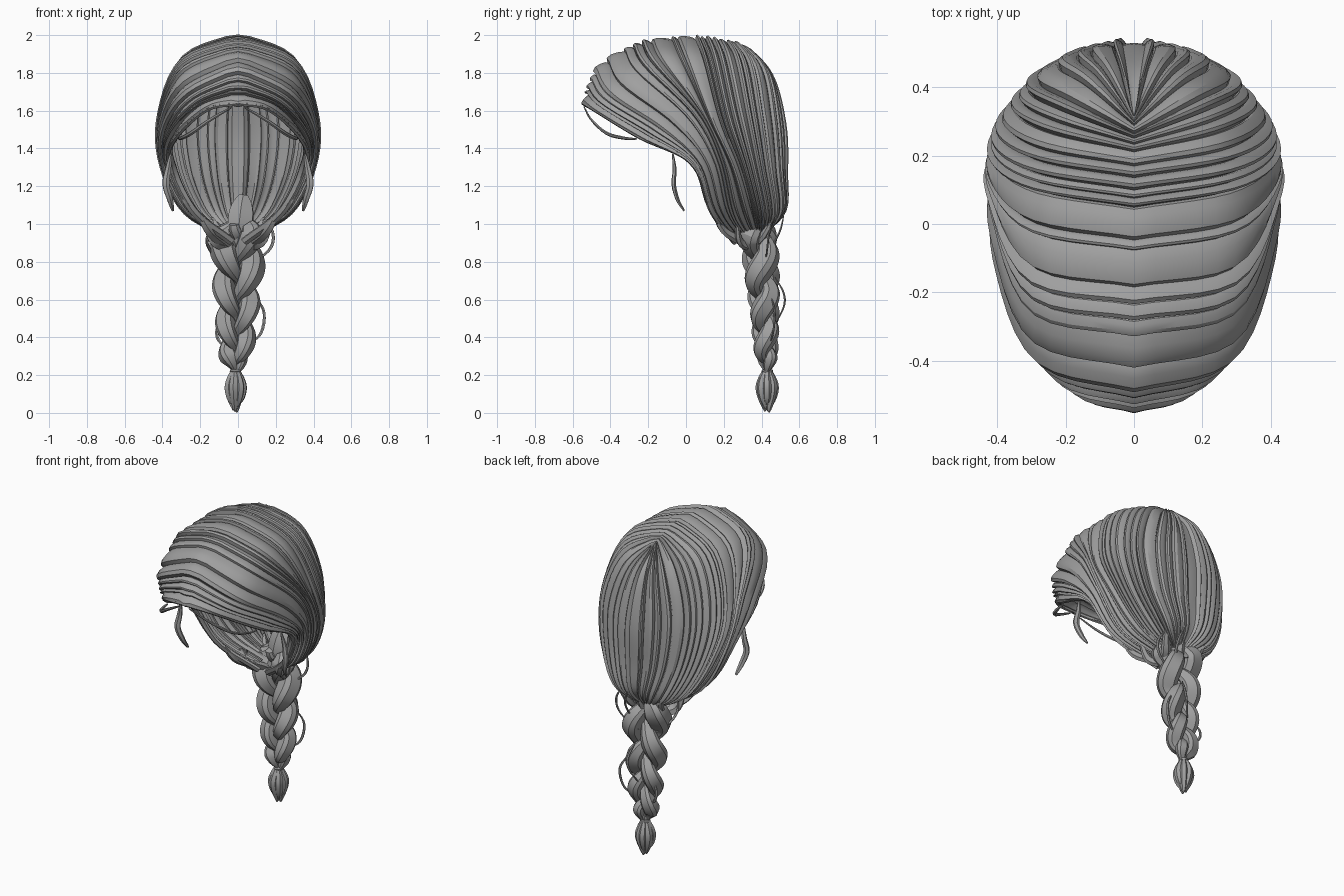
import bpy, math, random
from mathutils import Vector

if "Cube" in bpy.data.objects:
    bpy.data.objects.remove(bpy.data.objects["Cube"])

random.seed(5)
hair = bpy.data.materials.new("hair_grey")
hair.diffuse_color = (0.35, 0.35, 0.35, 1)
hair.use_nodes = True
hair.node_tree.nodes["Principled BSDF"].inputs["Base Color"].default_value = hair.diffuse_color


def catmull(p, t):
    """Smooth interpolation through a list of vectors, t in 0..len-1."""
    n = len(p) - 1
    i = max(0, min(int(t), n - 1))
    f = t - i
    b, c = p[i], p[i + 1]
    a = p[i - 1] if i > 0 else b * 2 - c
    d = p[i + 2] if i + 2 <= n else c * 2 - b
    return (b * 2 + (c - a) * f + (a * 2 - b * 5 + c * 4 - d) * f * f
            + (b * 3 - a - c * 3 + d) * f ** 3) * 0.5


def make(name, verts, faces, mirror=False, angle=30):
    me = bpy.data.meshes.new(name)
    me.from_pydata([tuple(v) for v in verts], [], faces)
    me.materials.append(hair)
    ob = bpy.data.objects.new(name, me)
    bpy.context.collection.objects.link(ob)
    bpy.ops.object.select_all(action='DESELECT')
    ob.select_set(True)
    bpy.context.view_layer.objects.active = ob
    bpy.ops.object.shade_smooth_by_angle(angle=math.radians(angle))
    if mirror:
        m = ob.modifiers.new("mirror", 'MIRROR')
        m.use_clip = True
        m.merge_threshold = 0.002
    return ob


def tube(name, path, radii, sides=6, flute=0, flat=1.0, mirror=False):
    """Sweep a fluted, optionally flattened section along a path."""
    verts, faces = [], []
    nrm = Vector((0.13, 1, 0.21))
    m = len(path)
    for i, p in enumerate(path):
        t = (path[min(i + 1, m - 1)] - path[max(i - 1, 0)]).normalized()
        nrm = (nrm - t * nrm.dot(t)).normalized()
        bi = t.cross(nrm)
        for k in range(sides):
            a = 2 * math.pi * k / sides
            r = radii[i] * (0.87 if flute and k % flute == 0 else 1)
            verts.append(p + nrm * (r * flat * math.cos(a)) + bi * (r * math.sin(a)))
    for i in range(m - 1):
        for k in range(sides):
            k2 = (k + 1) % sides
            faces.append((i * sides + k, i * sides + k2,
                          (i + 1) * sides + k2, (i + 1) * sides + k))
    faces.append(tuple(reversed(range(sides))))
    faces.append(tuple(range((m - 1) * sides, m * sides)))
    return make(name, verts, faces, mirror)


def lock(name, pts, r, steps=14, mirror=False, flat=0.6):
    """Thin loose lock through a few points, tapered at its ends."""
    pts = [Vector(p) for p in pts]
    path = [catmull(pts, (len(pts) - 1) * i / steps) for i in range(steps + 1)]
    rad = [r * math.sin(math.pi * (0.06 + 0.88 * i / steps)) ** 0.6 for i in range(steps + 1)]
    return tube(name, path, rad, 6, 0, flat, mirror)


# Guide strands of one half, from the parting to the braid root, front to back
GUIDES = [
    [(0, -.545, 1.635), (.16, -.49, 1.605), (.325, -.25, 1.46), (.36, .03, 1.325), (.25, .125, 1.09), (.05, .25, .92)],
    [(0, -.465, 1.84), (.28, -.385, 1.70), (.393, -.12, 1.52), (.395, .08, 1.33), (.28, .165, 1.08), (.06, .27, .925)],
    [(0, -.25, 1.965), (.295, -.19, 1.85), (.41, .06, 1.58), (.405, .18, 1.33), (.285, .24, 1.07), (.06, .32, .93)],
    [(0, 0, 2.0), (.295, .05, 1.87), (.415, .15, 1.55), (.39, .26, 1.30), (.26, .33, 1.06), (.06, .37, .94)],
    [(0, .20, 1.98), (.25, .25, 1.87), (.36, .31, 1.58), (.335, .37, 1.30), (.22, .42, 1.06), (.06, .41, .95)],
    [(0, .29, 1.955), (.14, .41, 1.82), (.22, .46, 1.56), (.20, .485, 1.28), (.13, .50, 1.07), (.04, .43, .96)],
    [(0, .31, 1.945), (0, .46, 1.77), (0, .535, 1.50), (0, .537, 1.25), (0, .527, 1.08), (0, .44, .97)],
]
GUIDES = [[Vector(p) for p in g] for g in GUIDES]


def scalp(u, v):
    return catmull([catmull(g, v) for g in GUIDES], u)


# Hair cap: sheet of overlapping ridged strands, mirrored at the parting
columns = []
u, strands = 0.0, []
while u < 5.85:
    w = random.choice((0.12, 0.2, 0.3, 0.42) if u < 3.2 else (0.12, 0.18, 0.28, 0.36))
    strands.append((u, min(u + w, 6.0), random.uniform(0.6, 1.3)))
    u += w
for a, b, h in strands:
    for f, o in ((0, -1.0), (0.1, 0.7), (0.35, 1.0), (0.68, 0.4), (0.93, -0.4)):
        columns.append((a + (b - a) * f, o * h * 0.014))
columns.append((6.0, -0.012))
ROWS = 26
verts, faces = [], []
for u, off in columns:
    for j in range(ROWS + 1):
        v = 5 * j / ROWS
        e = 0.02
        du = scalp(min(u + e, 6), v) - scalp(max(u - e, 0), v)
        dv = scalp(u, min(v + e, 5)) - scalp(u, max(v - e, 0))
        n = dv.cross(du)
        n = n.normalized() if n.length > 1e-9 else Vector((0, 0, 1))
        p = scalp(u, v) + n * off * min(1, 0.45 + (5 - v) * 0.4)
        if j == 0:
            p.z -= 0.012
        p.x = 0 if (j == 0 or u >= 6) else max(p.x, 0.004)
        verts.append(p)
R = ROWS + 1
for i in range(len(columns) - 1):
    for j in range(ROWS):
        faces.append((i * R + j, i * R + j + 1, (i + 1) * R + j + 1, (i + 1) * R + j))
make("hair_cap", verts, faces, mirror=True, angle=28)

# Rolled locks along the hairline
edge = [scalp(0.03, 5 * i / 30) for i in range(31)]
tube("hairline_lock", edge, [0.014] * 31, 6, 0, 0.8, mirror=True)
edge = [scalp(0.25, 2.4 + 2.6 * i / 20) - Vector((0.02, 0, 0.015)) for i in range(21)]
tube("inner_hairline_lock", edge, [0.024 * min(1, 0.2 + i / 6) for i in range(21)], 6, 0, 0.6, mirror=True)

# Gathered locks joining the cap to the braid
for i, (x, y, z) in enumerate(((.20, .15, 1.05), (.17, .27, 1.0), (.14, .46, 1.03))):
    lock("gather_lock_%d" % i, [(x, y, z), (x * .72, y * .65 + .11, z - .09),
                                (.05, .35, .88), (0.01, .40, .80)], 0.035, mirror=True)

# Braid: three fluted strands weaving a flat figure of eight
N = 80


def mix(a, b, s):
    return a + (b - a) * s


for k in range(3):
    path, rad = [], []
    for i in range(N + 1):
        s = i / N
        ph = 2 * math.pi * (0.256 + s + 0.35 * s * s + k / 3)
        close = min(1, (1 - s) * 7 + 0.15)
        amp = mix(0.092, 0.042, s) * close * min(1, 0.55 + s * 6)
        path.append(Vector((amp * math.sin(ph) + 0.004 - 0.016 * s,
                            mix(0.375, 0.432, s ** 0.7) + 0.5 * amp * math.sin(2 * ph),
                            mix(1.0, 0.215, s))))
        rad.append(mix(0.078, 0.045, s) * (0.5 + 0.5 * abs(math.sin(ph)))
                   * min(1, 0.5 + s * 6) * min(1, (1 - s) * 7 + 0.3))
    tube("braid_strand_%d" % (k + 1), path, rad, 12, 3)

# Braid root tucked inside the nape
lock("braid_root", [(.03, .44, 1.15), (.02, .42, 1.07), (.01, .40, .98), (0, .39, .88)], 0.075, flat=0.8)

# Tuft below the tie: a ring of leaf-shaped locks
for k in range(7):
    a = 2 * math.pi * k / 7
    d = Vector((math.cos(a), math.sin(a), 0))
    c = Vector((-0.014, 0.43, 0))
    tip = random.uniform(0.0, 0.045)
    prof = ((.012, .235), (.016, .215), (.032, .17), (.038, .13), (.028, .08), (.012, tip + .02), (.014, tip))
    pts = [c + d * r + Vector((0, 0, z)) for r, z in prof]
    path = [catmull(pts, 6 * i / 14) for i in range(15)]
    rad = [0.004 + 0.021 * math.sin(math.pi * i / 14) for i in range(15)]
    tube("tuft_lock_%d" % (k + 1), path, rad, 6)

# Hair tie
ring = [Vector((-0.013 + .022 * math.cos(t * math.pi / 6), .43 + .022 * math.sin(t * math.pi / 6), .222))
        for t in range(13)]
tube("hair_tie", ring, [0.009] * 13, 6)

# Loose wisps at the forehead and in front of the ears
lock("forehead_wisp", [(.03, -.54, 1.62), (.15, -.50, 1.55), (.25, -.42, 1.48),
                       (.30, -.33, 1.455), (.315, -.26, 1.45)], 0.012, mirror=True)
lock("ear_wisp", [(.355, -.07, 1.37), (.37, -.06, 1.29), (.382, -.065, 1.21),
                  (.36, -.045, 1.13), (.345, -.01, 1.07)], 0.02, mirror=True)

# Loose loops beside the braid
LOOPS = {
    "nape_loop_right": [(.14, .46, 1.03), (.185, .44, .95), (.17, .43, .87), (.08, .42, .79)],
    "nape_loop_left": [(-.13, .28, 1.0), (-.165, .32, .92), (-.14, .38, .85), (-.06, .42, .78)],
    "nape_loop_back": [(.05, .52, 1.06), (.08, .50, .97), (.07, .46, .88), (.02, .45, .80)],
    "braid_loop_right": [(.09, .45, .62), (.138, .47, .53), (.12, .46, .42), (.05, .44, .36)],
    "braid_loop_left": [(-.08, .44, .50), (-.112, .46, .44), (-.10, .46, .38), (-.04, .44, .34)],
    "braid_loop_back": [(.03, .47, .72), (.05, .515, .64), (.04, .52, .57), (.0, .48, .48)],
}
for name, pts in LOOPS.items():
    lock(name, pts, 0.009)
